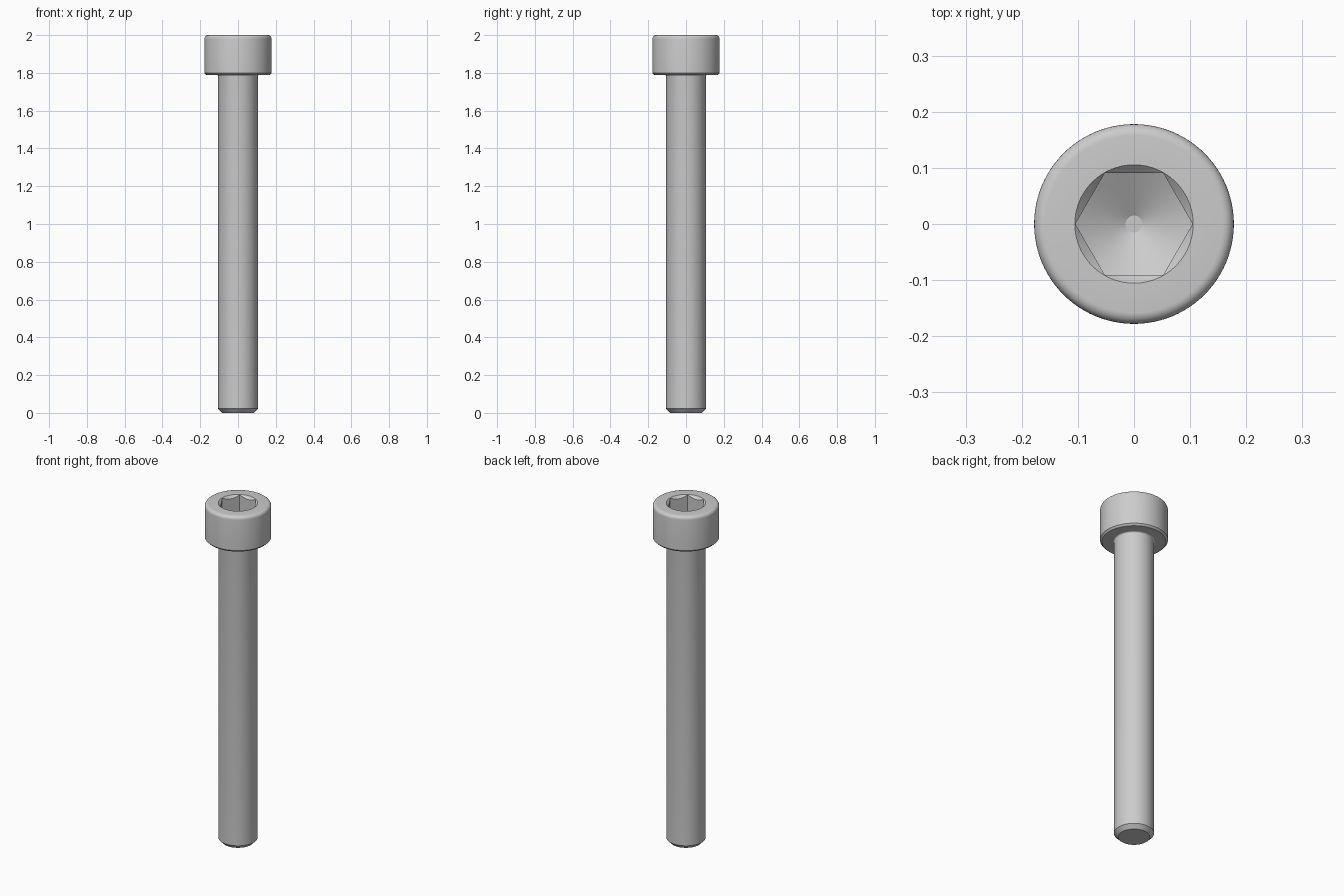
import bpy, bmesh, math

if "Cube" in bpy.data.objects:
    bpy.data.objects.remove(bpy.data.objects["Cube"])

N = 96                      # segments round, divisible by 6
APOTHEM = 0.0905            # half the hex key size
CORNER = APOTHEM / math.cos(math.pi / 6)

steel = bpy.data.materials.new("steel_grey")
steel.diffuse_color = (0.6, 0.6, 0.6, 1)
steel.use_nodes = True
steel.node_tree.nodes["Principled BSDF"].inputs["Base Color"].default_value = steel.diffuse_color


def circle(r, z):
    return lambda a: (r, z)


def arc(cx, cz, r, start, end, steps=6):
    """Rounded corner of the turned profile."""
    out = []
    for i in range(steps + 1):
        t = math.radians(start + (end - start) * i / steps)
        out.append(circle(cx + r * math.cos(t), cz + r * math.sin(t)))
    return out


def hex_radius(a):
    """Hexagon radius at angle a, corners on the x axis."""
    return APOTHEM / math.cos(a % (math.pi / 3) - math.pi / 6)


def socket_rim(a):          # hex walls meet the conical lead-in
    r = hex_radius(a)
    return r, 2 - (CORNER + 0.001 - r)


def socket_foot(a):         # hex walls meet the drill-point cone
    r = hex_radius(a)
    return r, 1.895 - (CORNER - r) * math.tan(math.pi / 6)


# Shank tip, shank, fillet under head, head, then down into the socket
rings = [circle(0.083, 0), circle(0.105, 0.022)]
rings += arc(0.113, 1.782, 0.008, 180, 90)
rings += [circle(0.168, 1.79), circle(0.178, 1.80)]
rings += arc(0.158, 1.98, 0.02, 0, 90)
rings += [circle(CORNER + 0.001, 2), socket_rim, socket_foot,
          circle(0.015, 1.895 - (CORNER - 0.015) * math.tan(math.pi / 6))]

bm = bmesh.new()
loops = []
for ring in rings:
    loop = []
    for i in range(N):
        a = 2 * math.pi * i / N
        r, z = ring(a)
        loop.append(bm.verts.new((r * math.cos(a), r * math.sin(a), z)))
    loops.append(loop)
for lo, hi in zip(loops, loops[1:]):
    for i in range(N):
        j = (i + 1) % N
        bm.faces.new((lo[i], lo[j], hi[j], hi[i]))
bm.faces.new(loops[0][::-1])     # tip end
bm.faces.new(loops[-1])          # socket floor
bmesh.ops.remove_doubles(bm, verts=bm.verts, dist=1e-5)
bmesh.ops.recalc_face_normals(bm, faces=bm.faces)

mesh = bpy.data.meshes.new("socket_head_screw")
bm.to_mesh(mesh)
bm.free()
mesh.materials.append(steel)
screw = bpy.data.objects.new("socket_head_screw", mesh)
bpy.context.collection.objects.link(screw)
bpy.context.view_layer.objects.active = screw
screw.select_set(True)
bpy.ops.object.shade_smooth_by_angle(angle=math.radians(25))
